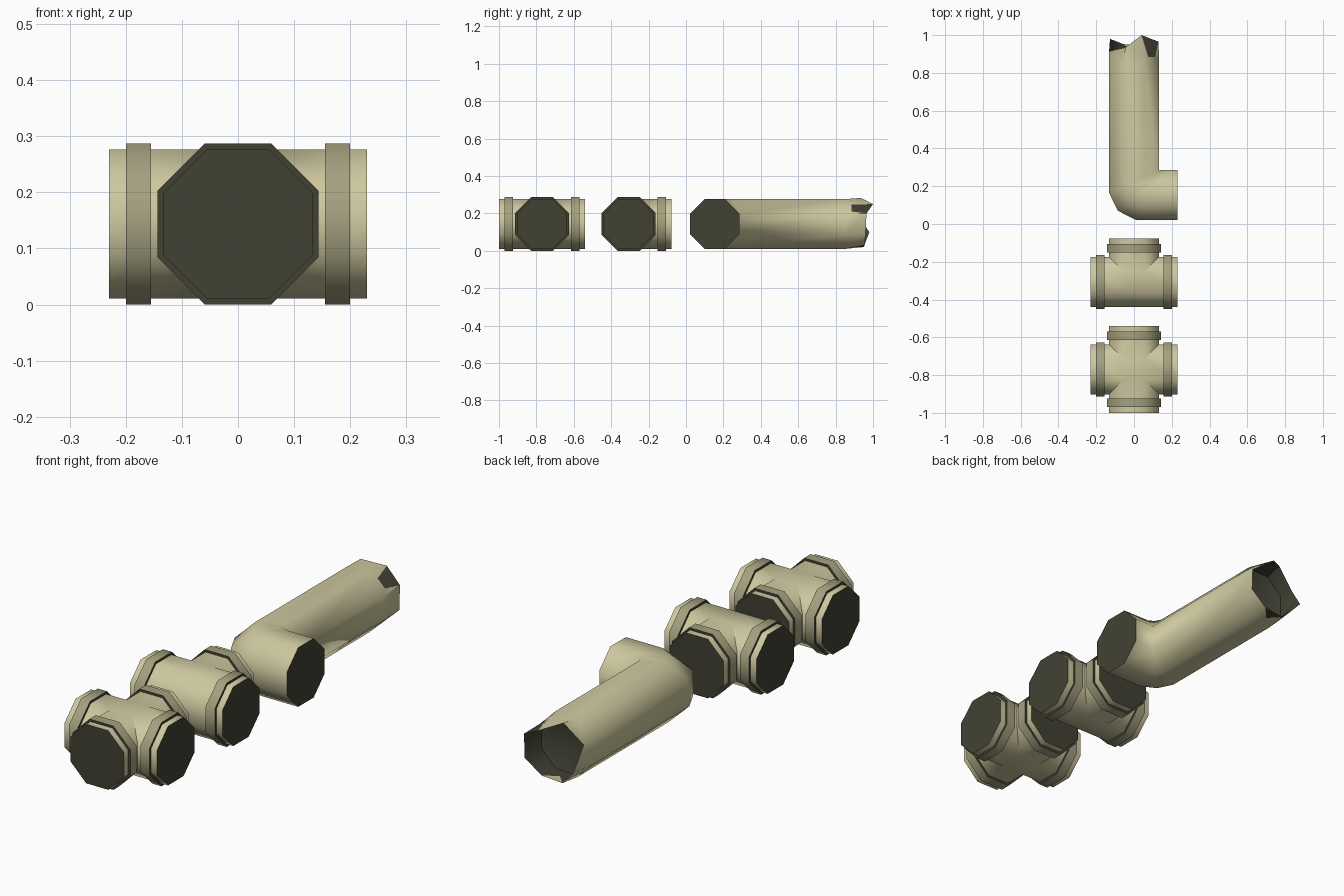
import bpy, bmesh, math
from mathutils import Vector

if "Cube" in bpy.data.objects:
    bpy.data.objects.remove(bpy.data.objects["Cube"])

AP = 0.133          # flat-to-centre size of the pipe octagon
FLANGE_AP = 0.1435  # same for the raised collars
ZC = 0.1435         # pipe axis height
ARM = 0.23          # arm length of the fittings


def material(name, rgb):
    m = bpy.data.materials.new(name)
    m.diffuse_color = (*rgb, 1)
    m.use_nodes = True
    m.node_tree.nodes["Principled BSDF"].inputs["Base Color"].default_value = m.diffuse_color
    return m


CREAM = material("cream_pipe", (0.62, 0.58, 0.35))
COLLAR = material("dull_collar", (0.376, 0.352, 0.216))
DARK = material("dark_opening", (0.053, 0.053, 0.034))


def octagon(ap):
    r = ap / math.cos(math.pi / 8)
    angs = [math.pi / 8 + k * math.pi / 4 for k in range(8)]
    return [(r * math.cos(a), r * math.sin(a)) for a in angs]


def bridge(bm, a, b, mat=0):
    for k in range(8):
        j = (k + 1) % 8
        bm.faces.new((a[k], a[j], b[j], b[k])).material_index = mat


def finish(bm, name, mats):
    bmesh.ops.remove_doubles(bm, verts=bm.verts, dist=0.0005)
    bmesh.ops.recalc_face_normals(bm, faces=bm.faces)
    me = bpy.data.meshes.new(name)
    bm.to_mesh(me)
    bm.free()
    for m in mats:
        me.materials.append(m)
    ob = bpy.data.objects.new(name, me)
    bpy.context.collection.objects.link(ob)
    bpy.ops.object.select_all(action='DESELECT')
    ob.select_set(True)
    bpy.context.view_layer.objects.active = ob
    bpy.ops.object.shade_smooth_by_angle(angle=math.radians(50))
    return ob


def frame(d, centre):
    f = Vector((d[0], d[1], 0))
    side = Vector((-d[1], d[0], 0))
    return lambda a, b, t: centre + f * t + side * a + Vector((0, 0, b))


# Collar: raised octagonal ring with dark step faces
def collar(name, d, centre):
    bm = bmesh.new()
    at = frame(d, centre)
    rings = [[bm.verts.new(at(a, b, t)) for a, b in octagon(ap)]
             for ap, t in ((AP, 0.155), (FLANGE_AP, 0.155),
                           (FLANGE_AP, 0.20), (AP, 0.20))]
    for i, mat in enumerate((1, 0, 1)):
        bridge(bm, rings[i], rings[i + 1], mat)
    finish(bm, name, [COLLAR, DARK])


# Fitting: mitred octagonal arms meeting at a centre
def fitting(name, dirs, y):
    bm = bmesh.new()
    centre = Vector((0, y, ZC))
    for d in dirs:
        at = frame(d, centre)
        inner, outer = [], []
        for a, b in octagon(AP):
            s = 1 if a > 0 else -1
            t = abs(a) if (-d[1] * s, d[0] * s) in dirs else 0
            inner.append(bm.verts.new(at(a, b, t)))
            outer.append(bm.verts.new(at(a, b, ARM)))
        bridge(bm, inner, outer)
        bm.faces.new(outer).material_index = 1
    bmesh.ops.remove_doubles(bm, verts=bm.verts, dist=0.0005)
    bmesh.ops.holes_fill(bm, edges=[e for e in bm.edges if e.is_boundary], sides=0)
    for f in bm.faces:   # flat patches at top and bottom stay cream
        if abs(f.calc_center_median().z - ZC) > 0.12:
            f.material_index = 0
    finish(bm, name, [CREAM, DARK])
    for i, d in enumerate(dirs):
        collar(f"{name}_collar_{i + 1}", d, centre)


fitting("cross_pipe", [(1, 0), (-1, 0), (0, 1), (0, -1)], -0.77)
fitting("tee_pipe", [(1, 0), (-1, 0), (0, 1)], -0.307)

# Elbow pipe: rings fan around the inner corner, then run to the torn end
bm = bmesh.new()
stations = [((0.23, 0.287), (0.23, 0.021)),
            ((AP, 0.287), (0.01, 0.021)),
            ((AP, 0.287), (-0.085, 0.07)),
            ((AP, 0.287), (-AP, 0.167)),
            ((AP, 0.85), (-AP, 0.85))]
rings = []
for p_in, p_out in stations:
    p, q = Vector((*p_in, ZC)), Vector((*p_out, ZC))
    rings.append([bm.verts.new(p.lerp(q, (1 - a / AP) / 2) + Vector((0, 0, b)))
                  for a, b in octagon(AP)])
# torn rim, counter-clockwise from the upper right side
torn = [(0.13, 0.965, 0.20), (0.04, 1.0, 0.25), (-0.045, 0.935, 0.283),
        (-0.132, 0.915, 0.20), (-0.127, 0.98, 0.10), (-0.05, 0.95, 0.02),
        (0.05, 0.955, 0.03), (0.13, 0.96, 0.09)]
rings.append([bm.verts.new(c) for c in torn])
for r0, r1 in zip(rings, rings[1:]):
    if r0 is not r1:
        bridge(bm, r0, r1)
bm.faces.new(rings[0]).material_index = 1
# dark hollow inside the torn end
deep = [bm.verts.new((a * 0.93, 0.85, ZC + b * 0.93)) for a, b in octagon(AP)]
bridge(bm, rings[-1], deep, 1)
tip = bm.verts.new((0, 0.80, ZC))
for k in range(8):
    bm.faces.new((deep[k], deep[(k + 1) % 8], tip)).material_index = 1
finish(bm, "elbow_pipe", [CREAM, DARK])
